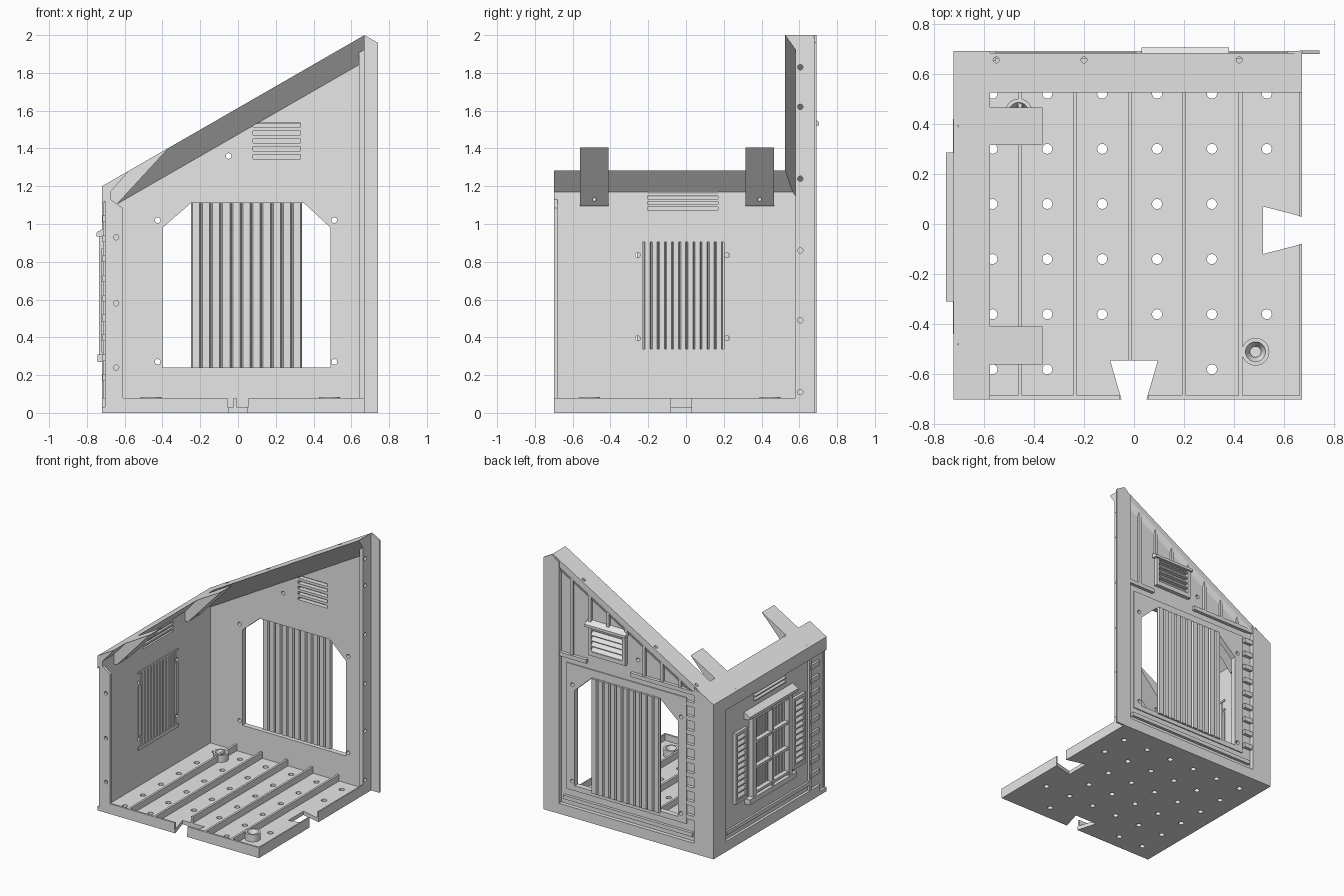
import bpy, bmesh, math
from mathutils import Vector, Matrix

if "Cube" in bpy.data.objects:
    bpy.data.objects.remove(bpy.data.objects["Cube"])

GREY = (0.8, 0.8, 0.8, 1)
mat = bpy.data.materials.new("light grey")
mat.use_nodes = True
mat.diffuse_color = GREY
mat.node_tree.nodes["Principled BSDF"].inputs["Base Color"].default_value = GREY


def roof(x):
    return 1.2 + 0.576 * (x + 0.72)


def sweep(bm, pts, vec):
    """Solid made by moving a flat outline along a vector."""
    a = [bm.verts.new(p) for p in pts]
    b = [bm.verts.new(Vector(p) + Vector(vec)) for p in pts]
    bm.faces.new(a[::-1])
    bm.faces.new(b)
    for i in range(len(a)):
        j = (i + 1) % len(a)
        bm.faces.new((a[i], a[j], b[j], b[i]))


def box(bm, x0, x1, y0, y1, z0, z1):
    sweep(bm, [(x0, y0, z0), (x1, y0, z0), (x1, y1, z0), (x0, y1, z0)], (0, 0, z1 - z0))


def xz(bm, pts, y0, y1):
    sweep(bm, [(x, y0, z) for x, z in pts], (0, y1 - y0, 0))


def drill(bm, loc, axis, r=0.015, depth=0.3):
    rot = {"x": Matrix.Rotation(math.pi / 2, 4, "Y"), "y": Matrix.Rotation(math.pi / 2, 4, "X"),
           "z": Matrix()}[axis]
    bmesh.ops.create_cone(bm, cap_ends=True, segments=20, radius1=r, radius2=r, depth=depth,
                          matrix=Matrix.Translation(loc) @ rot)


def make(name, bm, cutter=None):
    bmesh.ops.recalc_face_normals(bm, faces=bm.faces)
    me = bpy.data.meshes.new(name)
    bm.to_mesh(me)
    bm.free()
    me.materials.append(mat)
    ob = bpy.data.objects.new(name, me)
    bpy.context.collection.objects.link(ob)
    if cutter:
        cut = make(name + "_cutter", cutter)
        cut.hide_render = True
        mod = ob.modifiers.new("cut", "BOOLEAN")
        mod.operation, mod.solver, mod.object = "DIFFERENCE", "EXACT", cut
        bpy.context.view_layer.objects.active = ob
        bpy.ops.object.modifier_apply(modifier="cut")
        bpy.data.objects.remove(cut)
    return ob


new = bmesh.new

# floor plate with two dovetail notches and a grid of holes
b, c = new(), new()
outline = [(-.72, -.7), (-.05, -.7), (-.095, -.545), (.095, -.545), (.05, -.7), (.67, -.7),
           (.67, -.08), (.515, -.12), (.515, .07), (.67, .03), (.67, .69), (-.72, .69)]
sweep(b, [(x, y, 0) for x, y in outline], (0, 0, .03))
skip = {(2, 5), (3, 5), (5, 2), (5, 3), (5, 5)}
for i in range(6):
    for j in range(6):
        if (i, j) not in skip:
            drill(c, (-.565 + .219 * i, .52 - .22 * j, 0), "z", .02)
make("floor_plate", b, c)

# floor ribs and rim
b = new()
for x in (-.455, -.235, -.015, .2, .425):
    box(b, x - .008, x + .008, -.545 if abs(x) < .05 else -.69, .64, .02, .08)
for x0, x1 in ((-.68, -.055), (.055, .67)):
    box(b, x0, x1, -.7, -.685, .02, .08)
for y0, y1 in ((-.7, -.08), (.03, .65)):
    box(b, .66, .67, y0, y1, .02, .08)
make("floor_ribs", b)

# countersunk bosses on the floor
for name, x, y in (("front_boss", .485, -.51), ("back_boss", -.46, .445)):
    b = new()
    ring = [b.verts.new((x + r, y, z)) for r, z in
            ((.055, .02), (.055, .085), (.04, .085), (.022, .05), (.022, .02))]
    edges = [b.edges.new((ring[i], ring[i - 1])) for i in range(5)]
    bmesh.ops.spin(b, geom=ring + edges, cent=(x, y, 0), axis=(0, 0, 1),
                   angle=math.tau, steps=32)
    bmesh.ops.remove_doubles(b, verts=b.verts, dist=1e-4)
    make(name, b)

# back wall panel and its raised plate, with the large opening
def back_cutter():
    c = new()
    xz(c, [(-.4, .24), (.49, .24), (.49, .98), (.35, 1.11), (-.25, 1.11), (-.4, .98)], .5, .8)
    for x in (-.425, .51):
        for z in (.27, 1.02):
            drill(c, (x, .65, z), "y")
    drill(c, (-.05, .65, 1.36), "y")
    for i in range(5):
        box(c, .08, .33, .5, .67, 1.345 + .042 * i, 1.367 + .042 * i)
    return c


b = new()
xz(b, [(-.72, 0), (.67, 0), (.67, roof(.67) - .02), (-.72, roof(-.72) - .02)], .625, .66)
make("back_wall", b, back_cutter())
b = new()
box(b, -.47, .56, .655, .668, .2, 1.18)
make("back_opening_plate", b, back_cutter())

# corrugated shutter standing in the large opening
b = new()
p = .59 / 11
for i in range(11):
    x = -.25 + p * (i + .5)
    hexagon = [(-p / 2, .67), (-.019, .655), (.019, .655), (p / 2, .67), (.019, .685), (-.019, .685)]
    sweep(b, [(x + u, y, .23) for u, y in hexagon], (0, 0, .89))
make("back_shutter", b)

# back wall trim: posts, base, sill, beam, quoins and battens
b = new()
xz(b, [(-.72, 0), (-.55, 0), (-.55, roof(-.55) - .01), (-.72, roof(-.72) - .01)], .65, .69)
xz(b, [(.61, 0), (.67, 0), (.67, roof(.67) - .01), (.61, roof(.61) - .01)], .65, .69)
box(b, -.72, .67, .65, .69, 0, .08)
box(b, -.53, .58, .65, .682, .12, .15)
box(b, -.56, .0, .65, .685, 1.225, 1.255)
box(b, .38, .62, .65, .685, 1.225, 1.255)
for i in range(9):
    z = .25 + .11 * i
    box(b, -.56, -.48, .65, .685, z, z + .035)
for i in range(7):
    x = -.42 + .155 * i
    z0 = 1.54 if 0 < x < .36 else 1.24
    xz(b, [(x - .011, z0), (x + .011, z0), (x + .011, roof(x) - .02), (x - .011, roof(x) - .02)],
       .65, .678)
make("back_trim", b)

# gable vent with hood and slanted louvers
b = new()
for x0, x1 in ((.04, .065), (.335, .36)):
    box(b, x0, x1, .65, .69, 1.3, 1.54)
box(b, .04, .36, .65, .69, 1.3, 1.33)
sweep(b, [(.03, .65, 1.53), (.03, .705, 1.52), (.03, .705, 1.54), (.03, .65, 1.57)], (.35, 0, 0))
for i in range(5):
    z = 1.33 + .042 * i
    sweep(b, [(.06, .66, z + .04), (.06, .688, z + .005), (.06, .688, z), (.06, .66, z)], (.28, 0, 0))
make("gable_vent", b)

# sloped ledge along the gable
b, c = new(), new()
ledge = [(.525, 0), (.682, 0), (.682, -.05), (.64, -.14), (.625, -.14)]
sweep(b, [(-.72, y, 1.2 + z) for y, z in ledge], (1.39, 0, .8))
for x in (-.55, -.2, .42):
    drill(c, (x, .655, roof(x)), "z", .012, .1)
make("gable_ledge", b, c)

# end lip of the back wall, with screw holes, and the joining fin
b, c = new(), new()
xz(b, [(.64, 0), (.67, 0), (.67, roof(.67) - .005), (.64, roof(.64) - .005)], .58, .69)
for z in (.11, .49, .86, 1.24, 1.62, 1.83):
    drill(c, (.655, .605, z), "x", .014)
make("back_end_lip", b, c)
b = new()
xz(b, [(.66, 0), (.74, 0), (.74, 1.96), (.67, 2), (.66, 1.99)], .678, .692)
make("joining_fin", b)

# side wall panel with window opening and vent slots
b, c = new(), new()
box(b, -.7, -.675, -.7, .69, 0, 1.2)
box(c, -.9, -.5, -.23, .2, .335, .915)
for y in (-.255, .217):
    for z in (.395, .835):
        drill(c, (-.69, y, z), "x", .013)
for i in range(4):
    box(c, -.69, -.6, -.205, .17, 1.075 + .029 * i, 1.09 + .029 * i)
make("side_wall", b, c)

# sloped ledge on the side wall and its two roof brackets
b, c = new(), new()
xz(b, [(-.72, 1.2), (-.575, roof(-.575)), (-.675, 1.17), (-.72, 1.1)], -.7, .69)
for y in (.39, -.48):
    drill(c, (-.69, y, 1.22), "z", .012, .1)
make("side_ledge", b, c)
for name, y in (("front_bracket", -.56), ("back_bracket", .315)):
    b, c = new(), new()
    xz(b, [(-.7, roof(-.7)), (-.365, roof(-.365)), (-.65, 1.095), (-.69, 1.095)], y, y + .15)
    drill(c, (-.62, y + .075, 1.13), "x", .01, .04)
    make(name, b, c)

# front end lip of the side wall
b, c = new(), new()
xz(b, [(-.705, 0), (-.61, 0), (-.61, 1.085), (-.66, 1.12), (-.705, 1.15)], -.7, -.68)
for z in (.24, .58, .93):
    drill(c, (-.645, -.69, z), "y", .014)
make("side_end_lip", b, c)

# side wall trim: posts, base, sill, quoins and outer vent slats
b = new()
box(b, -.72, -.69, .54, .69, 0, 1.19)
box(b, -.72, -.69, -.62, .69, 0, .08)
box(b, -.715, -.69, -.5, .52, .12, .15)
box(b, -.715, -.69, -.52, -.495, .08, 1.15)
for i in range(10):
    z = .17 + .105 * i
    box(b, -.717, -.69, -.62, -.51, z, z + .035)
for i in range(4):
    z = 1.03 + .03 * i
    sweep(b, [(-.695, -.205, z + .025), (-.715, -.205, z + .008), (-.715, -.205, z), (-.695, -.205, z)],
          (0, .375, 0))
make("side_trim", b)

# side window: frame, glazing bars, sill, hood and inner frame
b = new()
for y0, y1 in ((-.26, -.215), (.185, .225), (-.03, -.01)):
    box(b, -.735, -.69, y0, y1, .3, .94)
for z in (.32, .51, .71, .9):
    box(b, -.73, -.695, -.24, .21, z, z + .02)
box(b, -.745, -.69, -.3, .28, .27, .31)
sweep(b, [(-.69, -.31, .99), (-.75, -.31, .955), (-.75, -.31, .935), (-.69, -.31, .925)], (0, .595, 0))
for y0, y1 in ((-.265, -.23), (.2, .225)):
    box(b, -.68, -.668, y0, y1, .42, .81)
for z0, z1 in ((.31, .338), (.905, .92)):
    box(b, -.68, -.668, -.265, .225, z0, z1)
make("side_window", b)

# corrugated blind behind the side window
b = new()
p = .415 / 11
for i in range(11):
    y = -.222 + p * (i + .5)
    hexagon = [(-.685, -p / 2), (-.697, -.013), (-.697, .013), (-.685, p / 2), (-.673, .013), (-.673, -.013)]
    sweep(b, [(x, y + v, .33) for x, v in hexagon], (0, 0, .59))
make("side_blind", b)

# louvered shutters on either side of the window
for name, y in (("front_shutter", -.44), ("rear_shutter", .275)):
    b = new()
    for y0 in (y, y + .125):
        box(b, -.722, -.69, y0, y0 + .02, .32, .87)
    for z in (.32, .845):
        box(b, -.722, -.69, y, y + .145, z, z + .025)
    for i in range(11):
        z = .348 + .045 * i
        sweep(b, [(-.695, y + .01, z + .04), (-.718, y + .01, z + .01), (-.718, y + .01, z),
                  (-.695, y + .01, z)], (0, .125, 0))
    make(name, b)
